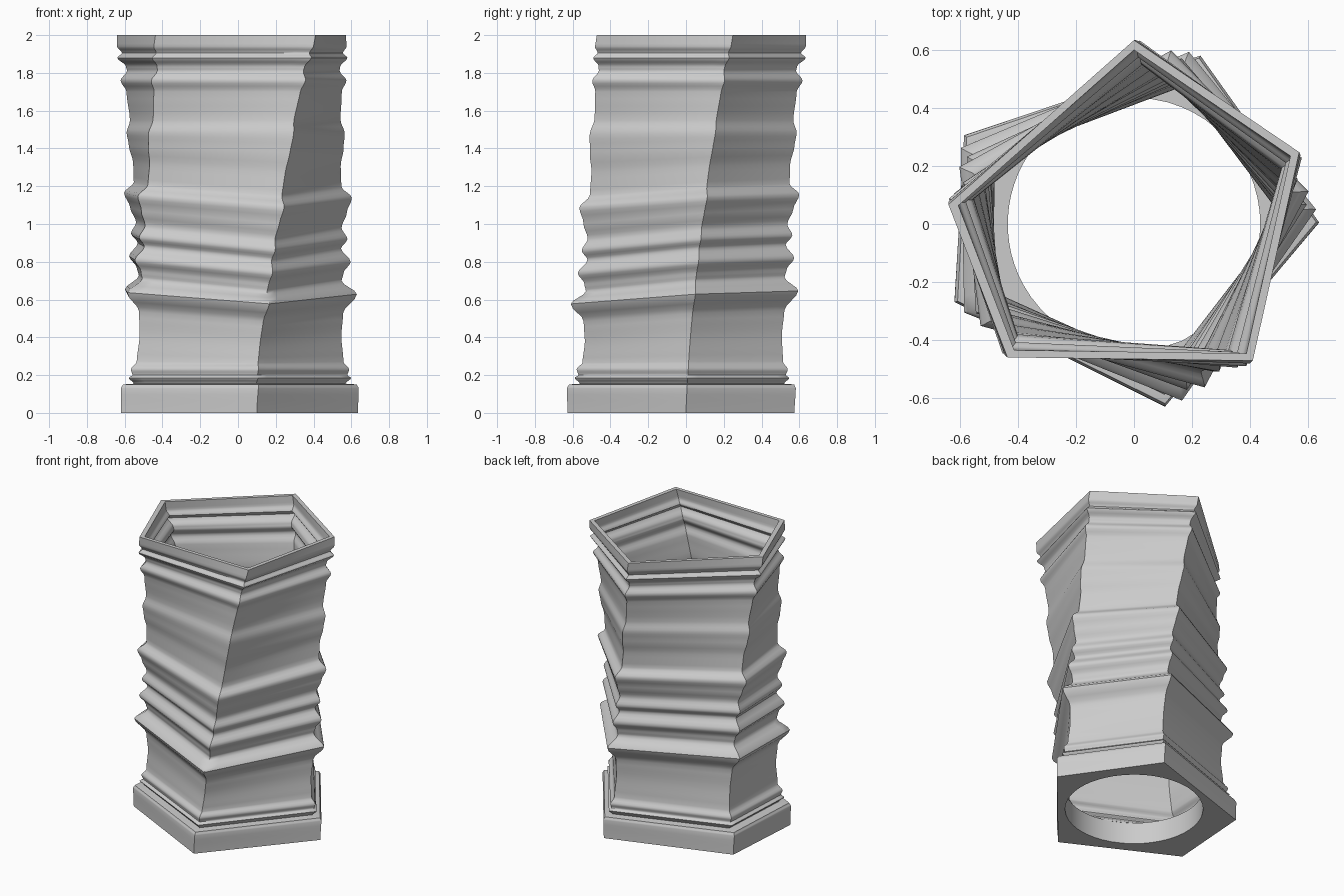
import bpy, bmesh, math
from mathutils import Vector

old = bpy.data.objects.get("Cube")
if old:
    bpy.data.objects.remove(old)

# Height and corner radius of the rippled wall
PROFILE = [(0, .635), (.13, .64), (.15, .63), (.155, .57), (.185, .6), (.2, .58),
           (.23, .59), (.27, .56), (.4, .55), (.52, .56), (.62, .635), (.69, .555),
           (.73, .565), (.79, .605), (.86, .555), (.91, .59), (.97, .56), (1.05, .59),
           (1.13, .62), (1.19, .565), (1.3, .565), (1.4, .585), (1.48, .595),
           (1.55, .575), (1.7, .59), (1.76, .62), (1.81, .585), (1.835, .59), (1.88, .635),
           (1.905, .61), (1.94, .635), (2, .635)]
# One entry per corner, counter-clockwise from the right of the front
BOTTOM_ANGLES = [0, 68, 152, 203, 279]
TOP_ANGLES = [23.5, 90, 174, 226.5, 311]
BOTTOM_SCALES = [1, .975, 1.035, 1.06, 1]
TOP_SCALES = [.98, 1, 1.015, 1, .985]
RIPPLE_SHIFT = [.01, .03, .04, .02, -.05]
SIDE_STEPS = 10
WALL = .034
FLOOR = .15
HOLE = .436


def smooth_profile(steps=4):
    """Ease between the profile points so the ripples are rounded."""
    result = []
    for (z0, r0), (z1, r1) in zip(PROFILE, PROFILE[1:]):
        for i in range(steps):
            t = i / steps
            result.append((z0 + (z1 - z0) * t, r0 + (r1 - r0) * t * t * (3 - 2 * t)))
    return result + [PROFILE[-1]]


def pentagon(z, radius):
    """One twisted, uneven five-sided ring, with extra points on each side."""
    t = z / 2
    window = math.sin(math.pi * min(max((z - .25) / 1.25, 0), 1)) ** .7
    corners = []
    for a, b, s0, s1, shift in zip(BOTTOM_ANGLES, TOP_ANGLES, BOTTOM_SCALES,
                                   TOP_SCALES, RIPPLE_SHIFT):
        angle = math.radians(a + (b - a) * t ** 1.4)
        r = radius * (s0 + (s1 - s0) * t)
        corners.append(Vector((r * math.cos(angle), r * math.sin(angle), z + shift * window)))
    return [corners[i].lerp(corners[(i + 1) % 5], j / SIDE_STEPS)
            for i in range(5) for j in range(SIDE_STEPS)]


def circle_like(ring, z):
    """Circle whose points line up with those of a ring."""
    points = []
    for p in ring:
        flat = Vector((p.x, p.y, 0)).normalized() * HOLE
        points.append(Vector((flat.x, flat.y, z)))
    return points


# Outer wall up, rim across, inner wall down, floor in, hole down, back to start
profile = smooth_profile()
outer = [pentagon(z, r) for z, r in profile]
inner = [pentagon(z, r - WALL) for z, r in reversed(profile) if z > FLOOR + .004]
floor_edge = pentagon(FLOOR, PROFILE[3][1] - WALL)
rings = outer + inner + [floor_edge, circle_like(outer[0], FLOOR), circle_like(outer[0], 0)]

bm = bmesh.new()
loops = [[bm.verts.new(p) for p in ring] for ring in rings]
count = 5 * SIDE_STEPS
for lower, upper in zip(loops, loops[1:] + loops[:1]):
    for i in range(count):
        j = (i + 1) % count
        bm.faces.new((lower[i], lower[j], upper[j], upper[i]))
mesh = bpy.data.meshes.new("twisted_vase")
bm.to_mesh(mesh)
bm.free()

vase = bpy.data.objects.new("twisted_vase", mesh)
bpy.context.collection.objects.link(vase)

# Plain grey clay
clay = bpy.data.materials.new("grey_clay")
clay.use_nodes = True
colour = (.6, .6, .6, 1)
clay.diffuse_color = colour
clay.node_tree.nodes["Principled BSDF"].inputs["Base Color"].default_value = colour
mesh.materials.append(clay)

bpy.ops.object.select_all(action='DESELECT')
vase.select_set(True)
bpy.context.view_layer.objects.active = vase
bpy.ops.object.shade_smooth_by_angle(angle=math.radians(42))
